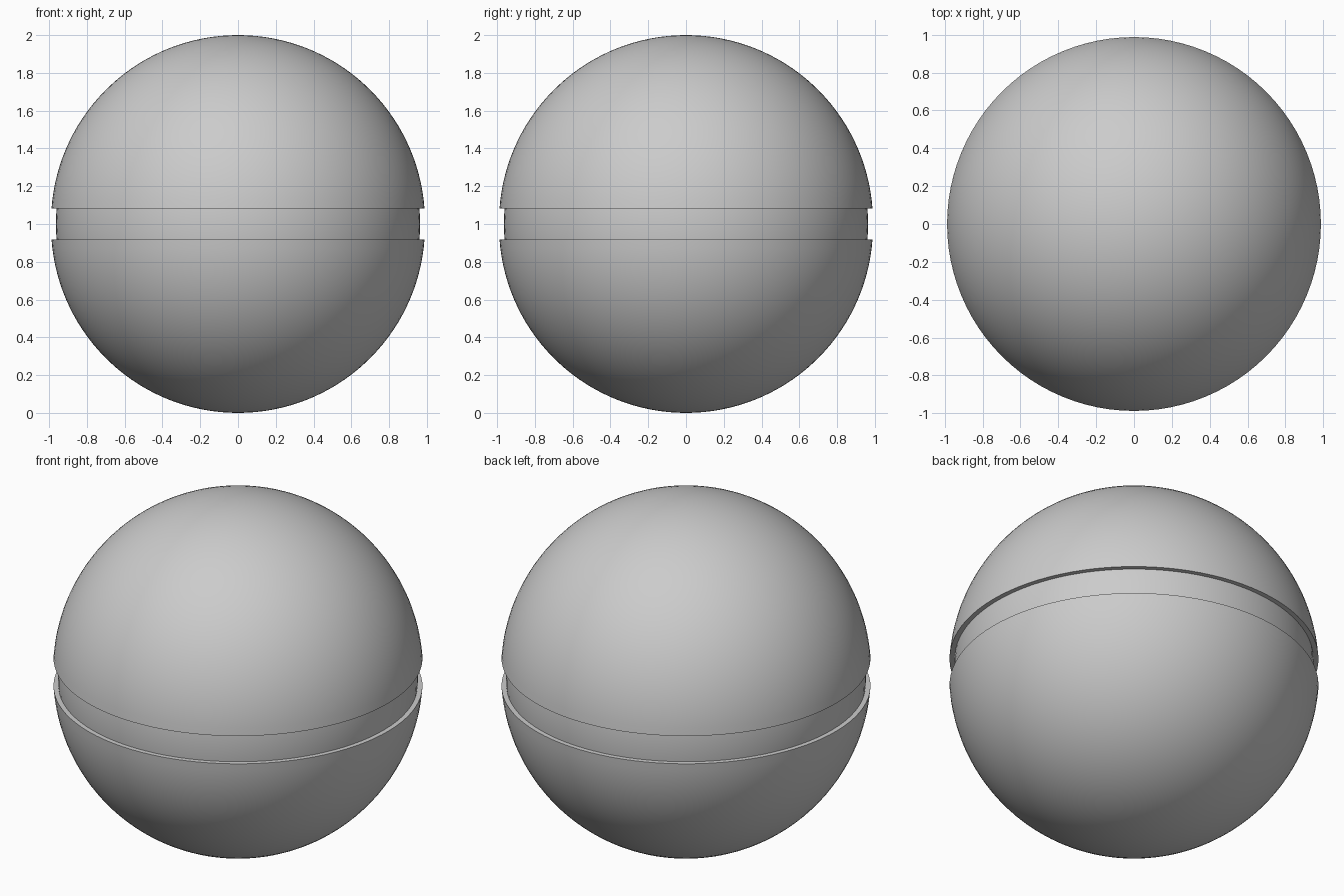
import bpy, bmesh
from math import pi, sin, cos, asin

if "Cube" in bpy.data.objects:
    bpy.data.objects.remove(bpy.data.objects["Cube"])

SEGS = 96
R_SHELL, R_CORE, SHIFT = 0.99, 0.964, 0.01   # shell radius, core radius, half separation
LIP = 0.082                                   # half height of the groove
R_INNER = 0.955                               # shell's inner radius, hidden below the core


def lathe(name, profile):
    """Revolve an (r, z) profile around the z axis."""
    bm = bmesh.new()
    verts = [bm.verts.new((r, 0, z)) for r, z in profile]
    edges = [bm.edges.new(p) for p in zip(verts, verts[1:])]
    bmesh.ops.spin(bm, geom=verts + edges, axis=(0, 0, 1), cent=(0, 0, 0),
                   angle=2 * pi, steps=SEGS, use_duplicate=False)
    bmesh.ops.remove_doubles(bm, verts=bm.verts, dist=1e-5)
    bmesh.ops.recalc_face_normals(bm, faces=bm.faces)
    me = bpy.data.meshes.new(name)
    bm.to_mesh(me)
    bm.free()
    ob = bpy.data.objects.new(name, me)
    bpy.context.collection.objects.link(ob)
    ob.location.z = 1
    bpy.ops.object.select_all(action='DESELECT')
    ob.select_set(True)
    bpy.context.view_layer.objects.active = ob
    bpy.ops.object.shade_smooth_by_angle(angle=pi / 6)
    return ob


def arc(radius, centre, start, end, n=32):
    """Points of a circle arc between two latitudes."""
    pts = []
    for i in range(n + 1):
        a = start + (end - start) * i / n
        pts.append((max(0, radius * cos(a)), centre + radius * sin(a)))
    return pts


def half_shell(name, side):
    """Hollow cap with a flat lip; side is +1 for top, -1 for bottom."""
    h = LIP - SHIFT
    outer = arc(R_SHELL, SHIFT, pi / 2, asin(h / R_SHELL))
    inner = arc(R_INNER, SHIFT, asin(h / R_INNER), pi / 2)
    return lathe(name, [(r, side * z) for r, z in outer + inner])


# Two outer shells with a gap between them
half_shell("upper_shell", 1)
half_shell("lower_shell", -1)

# Inner ball showing in the groove
lathe("inner_core", arc(R_CORE, 0, -pi / 2, pi / 2, 48))
